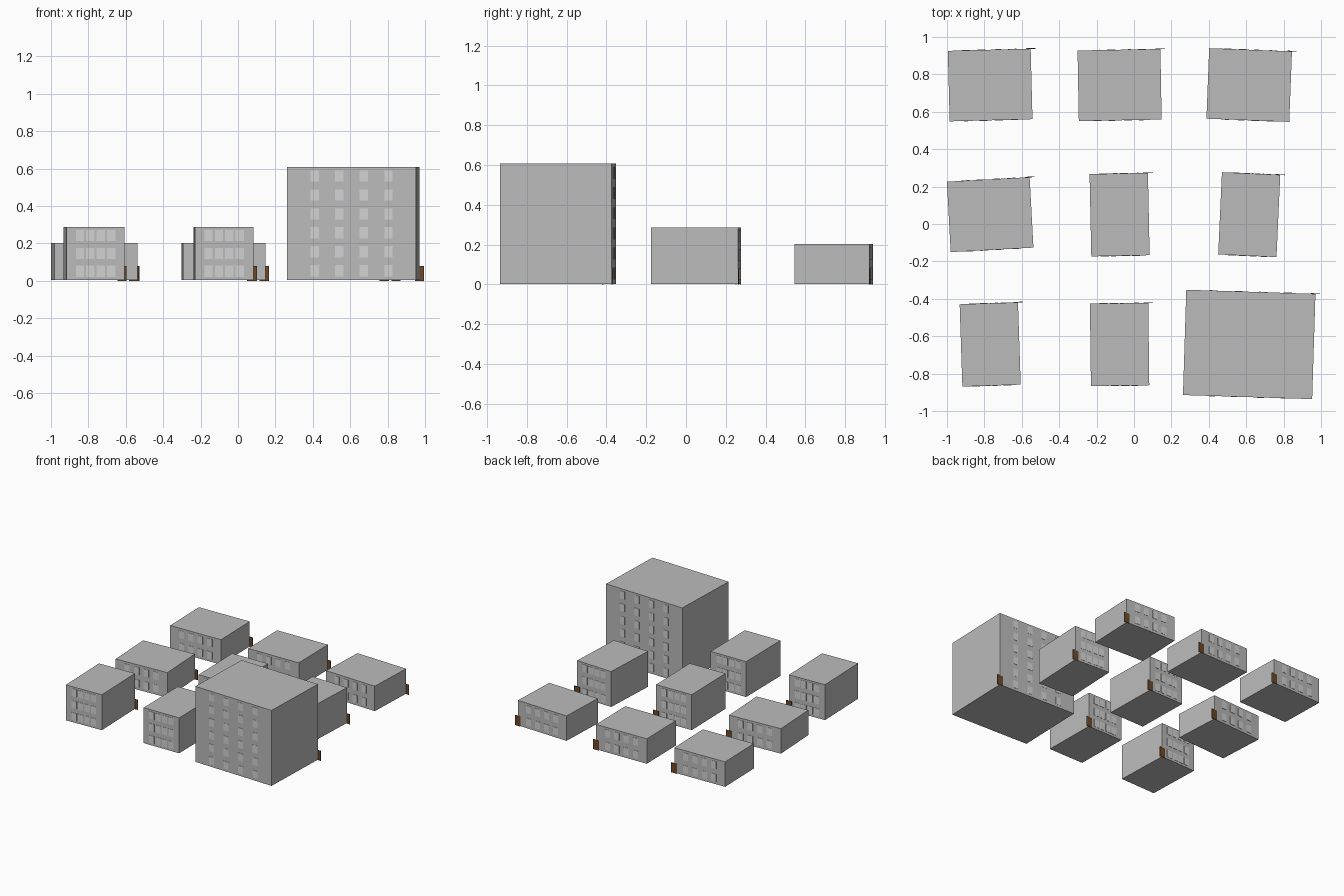
import bpy, math
from mathutils import Matrix, Vector

if "Cube" in bpy.data.objects:
    bpy.data.objects.remove(bpy.data.objects["Cube"])


def material(name, rgb):
    m = bpy.data.materials.new(name)
    m.diffuse_color = (*rgb, 1.0)
    m.use_nodes = True
    m.node_tree.nodes["Principled BSDF"].inputs["Base Color"].default_value = m.diffuse_color
    return m


WALL = material("concrete_grey", (0.50, 0.50, 0.50))
GLASS = material("window_pale_grey", (0.65, 0.65, 0.65))
WOOD = material("door_brown", (0.15, 0.065, 0.022))


def boxes(name, items, mat, place):
    """One object made of several boxes, each given as (centre, size)."""
    verts, faces = [], []
    for c, s in items:
        n = len(verts)
        for z in (-0.5, 0.5):
            for x, y in ((-0.5, -0.5), (0.5, -0.5), (0.5, 0.5), (-0.5, 0.5)):
                verts.append(place @ Vector((c[0] + x * s[0], c[1] + y * s[1], c[2] + z * s[2])))
        faces += [(n + 3, n + 2, n + 1, n), (n + 4, n + 5, n + 6, n + 7)]
        for i in range(4):
            j = (i + 1) % 4
            faces.append((n + i, n + j, n + 4 + j, n + 4 + i))
    me = bpy.data.meshes.new(name)
    me.from_pydata(verts, [], faces)
    me.materials.append(mat)
    ob = bpy.data.objects.new(name, me)
    bpy.context.collection.objects.link(ob)
    return ob


def building(name, x, y, angle, width, depth, height, floors):
    place = Matrix.Translation((x, y, 0)) @ Matrix.Rotation(math.radians(angle), 4, 'Z')
    base = 0.003
    # plain block, lifted a hair above the door foot
    boxes(name + "_block", [((0, 0, (base + height) / 2), (width, depth, height - base))], WALL, place)
    # four columns of windows per floor, front and back
    pitch = (width - 0.033) / 5
    storey = height / floors
    panes = [((pitch * (c - 1.5), side * depth / 2, storey * (f + 0.5) + 0.003),
              (0.044, 0.004, 0.060))
             for side in (-1, 1) for f in range(floors) for c in range(4)]
    boxes(name + "_windows", panes, GLASS, place)
    # door plate straddling the back right corner
    boxes(name + "_door", [((width / 2, depth / 2 + 0.001, 0.04), (0.05, 0.004, 0.08))], WOOD, place)


LOW = (0.443, 0.377, 0.203, 2)
MID = (0.312, 0.440, 0.287, 3)
TALL = (0.691, 0.563, 0.608, 6)

XS = (-0.769, -0.077, 0.616)
ROWS = [
    ("back", 0.743, [(1.5, LOW), (1.0, LOW), (-2.2, LOW)]),
    ("middle", 0.050, [(3.1, LOW), (1.2, MID), (-2.6, MID)]),
    ("front", -0.644, [(1.9, MID), (0.7, MID), (-1.8, TALL)]),
]
for row, y, lots in ROWS:
    for x, col, (angle, dims) in zip(XS, ("left", "centre", "right"), lots):
        building(f"{row}_{col}", x, y, angle, *dims)
